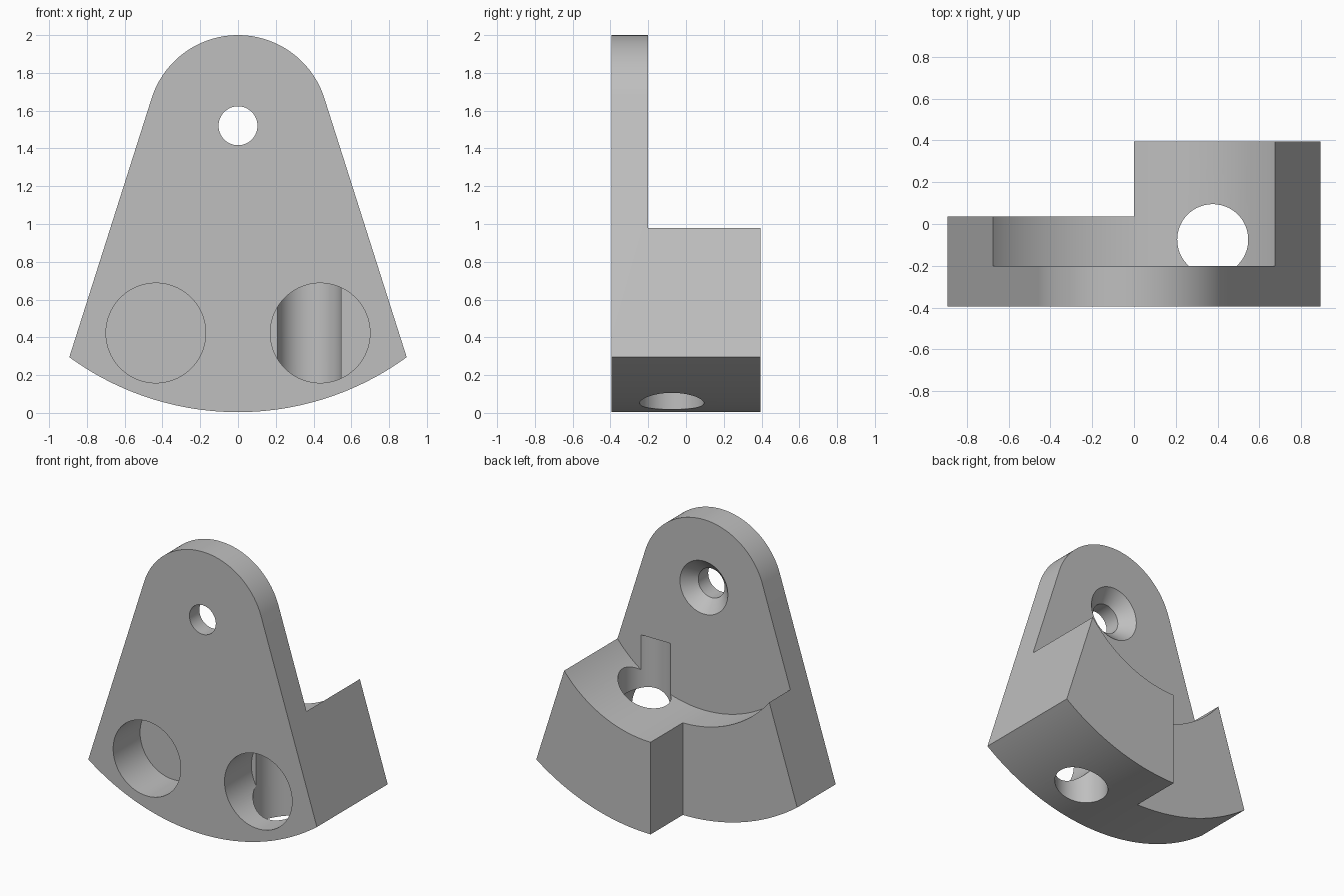
import bpy, bmesh, math
from mathutils import Matrix, Vector

cube = bpy.data.objects.get("Cube")
if cube:
    bpy.data.objects.remove(cube, do_unlink=True)

grey = bpy.data.materials.new("plain_grey")
grey.use_nodes = True
colour = (0.52, 0.52, 0.52, 1)
grey.diffuse_color = colour
grey.node_tree.nodes["Principled BSDF"].inputs["Base Color"].default_value = colour

PIVOT_Z = 1.52       # shared centre of all the arcs
TOP_R, BASE_R, STEP_R = 0.48, 1.516, 0.865
HALF_Y = 0.395
PLATE_BACK = -0.2


def add_object(name, bm):
    bmesh.ops.recalc_face_normals(bm, faces=bm.faces)
    mesh = bpy.data.meshes.new(name)
    bm.to_mesh(mesh)
    bm.free()
    mesh.materials.append(grey)
    obj = bpy.data.objects.new(name, mesh)
    bpy.context.collection.objects.link(obj)
    return obj


def arc(radius, start, end, steps):
    angles = [start + (end - start) * i / steps for i in range(steps + 1)]
    return [(radius * math.cos(a), PIVOT_Z + radius * math.sin(a)) for a in angles]


def cylinder(name, start, end, r1, r2=None, segments=96):
    """Cylinder or cone running from one point to another."""
    a, b = Vector(start), Vector(end)
    turn = (b - a).to_track_quat('Z', 'Y').to_matrix().to_4x4()
    bm = bmesh.new()
    bmesh.ops.create_cone(bm, cap_ends=True, segments=segments, radius1=r1,
                          radius2=r1 if r2 is None else r2, depth=(b - a).length,
                          matrix=Matrix.Translation((a + b) / 2) @ turn)
    return add_object(name, bm)


def box(name, low, high):
    a, b = Vector(low), Vector(high)
    bm = bmesh.new()
    bmesh.ops.create_cube(bm, size=1, matrix=Matrix.Translation((a + b) / 2)
                          @ Matrix.Diagonal((*(b - a), 1)))
    return add_object(name, bm)


# Bracket body: rounded top, straight tangent sides, curved base
corner = math.atan2(0.295 - PIVOT_Z, 0.893)
tangent = corner + math.acos(TOP_R / BASE_R)
outline = arc(TOP_R, tangent, math.pi - tangent, 64)
outline += arc(BASE_R, -math.pi - corner, corner, 64)
bm = bmesh.new()
face = bm.faces.new([bm.verts.new((x, -HALF_Y, z)) for x, z in outline])
side = bmesh.ops.extrude_face_region(bm, geom=[face])["geom"]
bmesh.ops.translate(bm, vec=(0, 2 * HALF_Y, 0),
                    verts=[v for v in side if isinstance(v, bmesh.types.BMVert)])
bracket = add_object("bracket", bm)

# Step behind the plate, and the shallower half of the lower block
cutters = [
    cylinder("step_cutter", (0, PLATE_BACK, PIVOT_Z), (0, 1, PIVOT_Z), STEP_R, segments=192),
    box("half_block_cutter", (-2, 0.035, -1), (0, 1, 3)),
]
# Blind round pockets in the front
for x in (-0.435, 0.435):
    cutters.append(cylinder("pocket_cutter", (x, -0.6, 0.423), (x, -0.095, 0.423), 0.264))
# Upright hole that also notches the plate
cutters.append(cylinder("upright_hole_cutter", (0.377, -0.075, -0.2),
                        (0.377, -0.075, 1.055), 0.17))
# Countersunk pivot hole
cutters.append(cylinder("pivot_hole_cutter", (0, -0.6, PIVOT_Z), (0, 0, PIVOT_Z), 0.103))
cutters.append(cylinder("countersink_cutter", (0, PLATE_BACK - 0.084, PIVOT_Z),
                        (0, PLATE_BACK + 0.02, PIVOT_Z), 0.103, 0.207))

bpy.ops.object.select_all(action='DESELECT')
bpy.context.view_layer.objects.active = bracket
bracket.select_set(True)
for cutter in cutters:
    cutter.hide_render = True
    mod = bracket.modifiers.new("cut", 'BOOLEAN')
    mod.operation = 'DIFFERENCE'
    mod.solver = 'EXACT'
    mod.object = cutter
    bpy.ops.object.modifier_apply(modifier=mod.name)
    bpy.data.objects.remove(cutter, do_unlink=True)

bpy.ops.object.shade_smooth_by_angle(angle=math.radians(20))
